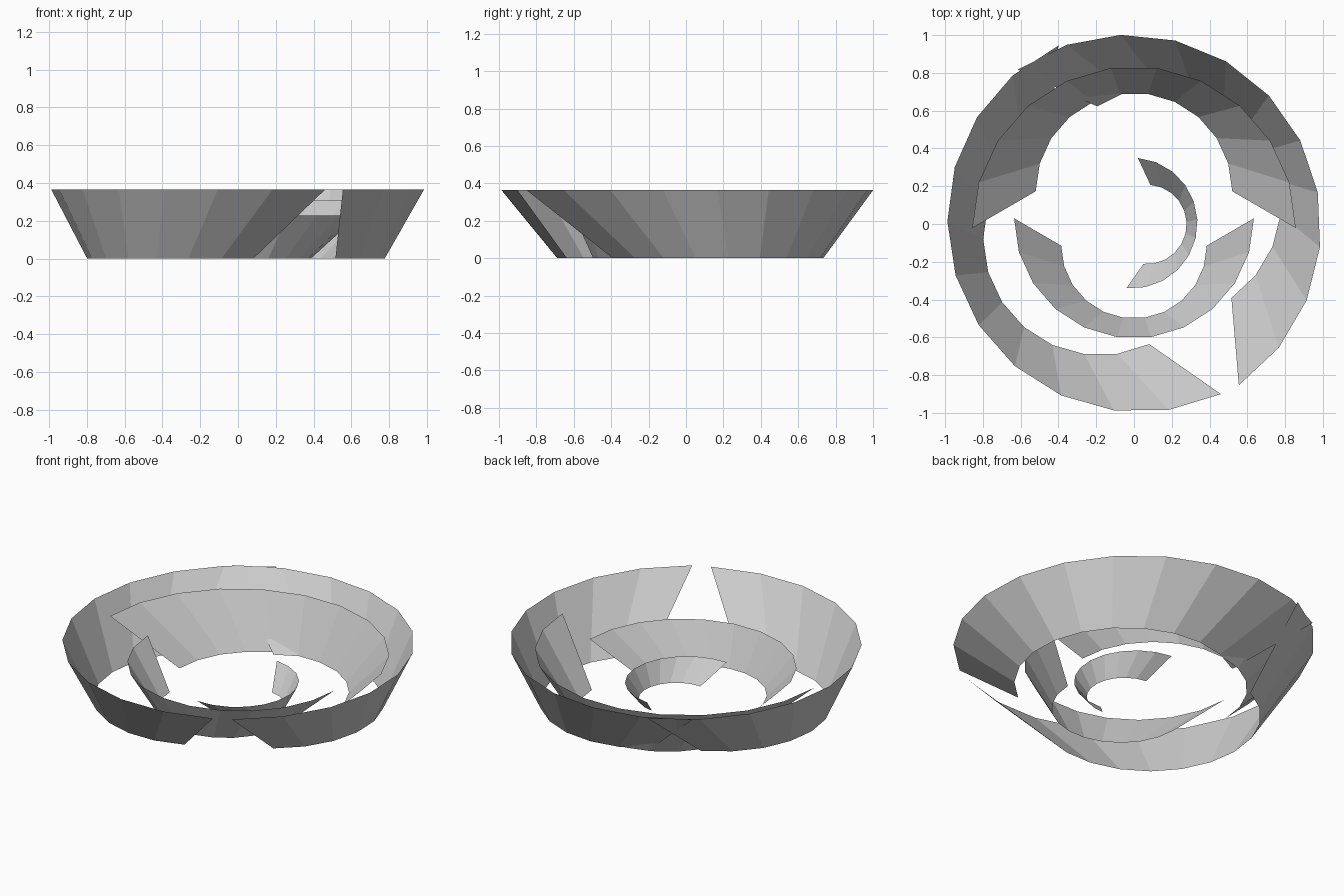
import bpy
import bmesh
import math

cube = bpy.data.objects.get("Cube")
if cube:
    bpy.data.objects.remove(cube, do_unlink=True)

# One plain grey for every band
grey = bpy.data.materials.new("light_grey")
grey.use_nodes = True
colour = (0.6, 0.6, 0.6, 1.0)
grey.diffuse_color = colour
grey.node_tree.nodes["Principled BSDF"].inputs["Base Color"].default_value = colour

SEGMENTS = 11    # facets in each half circle
TAPER = 0.607    # lower edge radius relative to the upper edge
SHIFT = 0.228    # lower edge slides towards the middle of the arc
HEIGHT = 0.358   # height relative to the upper radius


def half_band(name, cx, cy, radius, facing):
    """Flared half-circle band, open at the ends, bulging towards 'facing' degrees."""
    mid = math.radians(facing)
    bm = bmesh.new()

    def edge_loop(x, y, r, z):
        angles = [mid - math.pi / 2 + math.pi * i / SEGMENTS for i in range(SEGMENTS + 1)]
        return [bm.verts.new((x + r * math.cos(a), y + r * math.sin(a), z)) for a in angles]

    top = edge_loop(cx, cy, radius, HEIGHT * radius)
    low = edge_loop(cx + SHIFT * radius * math.cos(mid),
                    cy + SHIFT * radius * math.sin(mid), TAPER * radius, 0)
    for i in range(SEGMENTS):
        bm.faces.new((low[i], low[i + 1], top[i + 1], top[i]))
    mesh = bpy.data.meshes.new(name)
    bm.to_mesh(mesh)
    bm.free()
    mesh.materials.append(grey)
    obj = bpy.data.objects.new(name, mesh)
    bpy.context.collection.objects.link(obj)


# Nested bands, from the outside in
half_band("outer_right_band", 0.03, 0.022, 1.018, 205)
half_band("outer_left_band", -0.03, -0.018, 1.02, 35)
half_band("middle_back_band", 0, -0.022, 0.857, 90)
half_band("inner_front_band", 0, 0.03, 0.635, -90)
half_band("centre_band", -0.01, 0.005, 0.346, -5)
